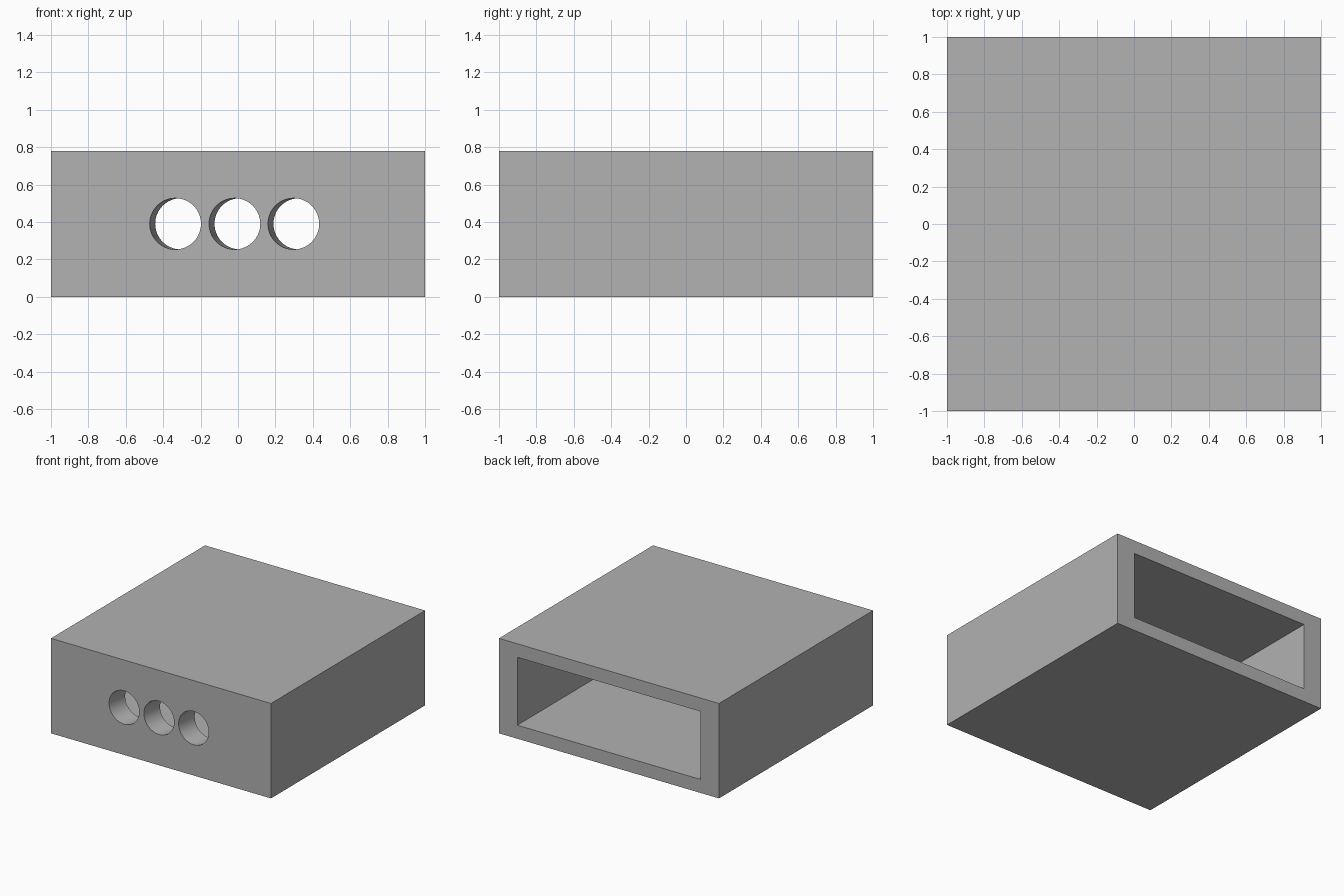
import bpy
import bmesh
import math
from mathutils import Matrix

cube = bpy.data.objects.get("Cube")
if cube:
    bpy.data.objects.remove(cube, do_unlink=True)

HEIGHT = 0.78
SIDE_WALL = 0.167      # left, right and front walls
FLAT_WALL = 0.111      # floor and ceiling
HOLE_RADIUS = 0.137
HOLE_CENTRES = (-0.335, -0.018, 0.297)
SLANT = math.tan(math.radians(10))

grey = bpy.data.materials.new("light_grey")
grey.use_nodes = True
colour = (0.445, 0.445, 0.445, 1)
grey.diffuse_color = colour
grey.node_tree.nodes["Principled BSDF"].inputs["Base Color"].default_value = colour


def make_object(name, bm):
    bmesh.ops.recalc_face_normals(bm, faces=bm.faces)
    mesh = bpy.data.meshes.new(name)
    bm.to_mesh(mesh)
    bm.free()
    mesh.materials.append(grey)
    obj = bpy.data.objects.new(name, mesh)
    bpy.context.collection.objects.link(obj)
    return obj


def box(name, low, high):
    bm = bmesh.new()
    bmesh.ops.create_cube(bm, size=1)
    for v in bm.verts:
        v.co = [b if c > 0 else a for a, b, c in zip(low, high, v.co)]
    return make_object(name, bm)


def slanted_cylinder(name, x):
    # Runs through the front wall, leaning towards +x as it goes back
    bm = bmesh.new()
    bmesh.ops.create_cone(bm, cap_ends=True, segments=64, radius1=HOLE_RADIUS,
                          radius2=HOLE_RADIUS, depth=0.6,
                          matrix=Matrix.Rotation(math.pi / 2, 4, "X"))
    for v in bm.verts:
        v.co.x += x + v.co.y * SLANT
        v.co.y -= 1
        v.co.z += HEIGHT / 2
    return make_object(name, bm)


def cut(target, cutter):
    bpy.context.view_layer.objects.active = target
    mod = target.modifiers.new("cut", "BOOLEAN")
    mod.operation = "DIFFERENCE"
    mod.solver = "EXACT"
    mod.object = cutter
    bpy.ops.object.modifier_apply(modifier=mod.name)
    bpy.data.objects.remove(cutter, do_unlink=True)


# Hollow housing, open at the back
housing = box("housing", (-1, -1, 0), (1, 1, HEIGHT))
inner = 1 - SIDE_WALL
cut(housing, box("cavity_cutter", (-inner, -inner, FLAT_WALL),
                 (inner, 1.2, HEIGHT - FLAT_WALL)))

# Three round holes through the front wall
for x in HOLE_CENTRES:
    cut(housing, slanted_cylinder("hole_cutter", x))

# Smooth hole walls, sharp box edges
bpy.ops.object.select_all(action="DESELECT")
housing.select_set(True)
bpy.context.view_layer.objects.active = housing
bpy.ops.object.shade_smooth_by_angle(angle=math.radians(30))
